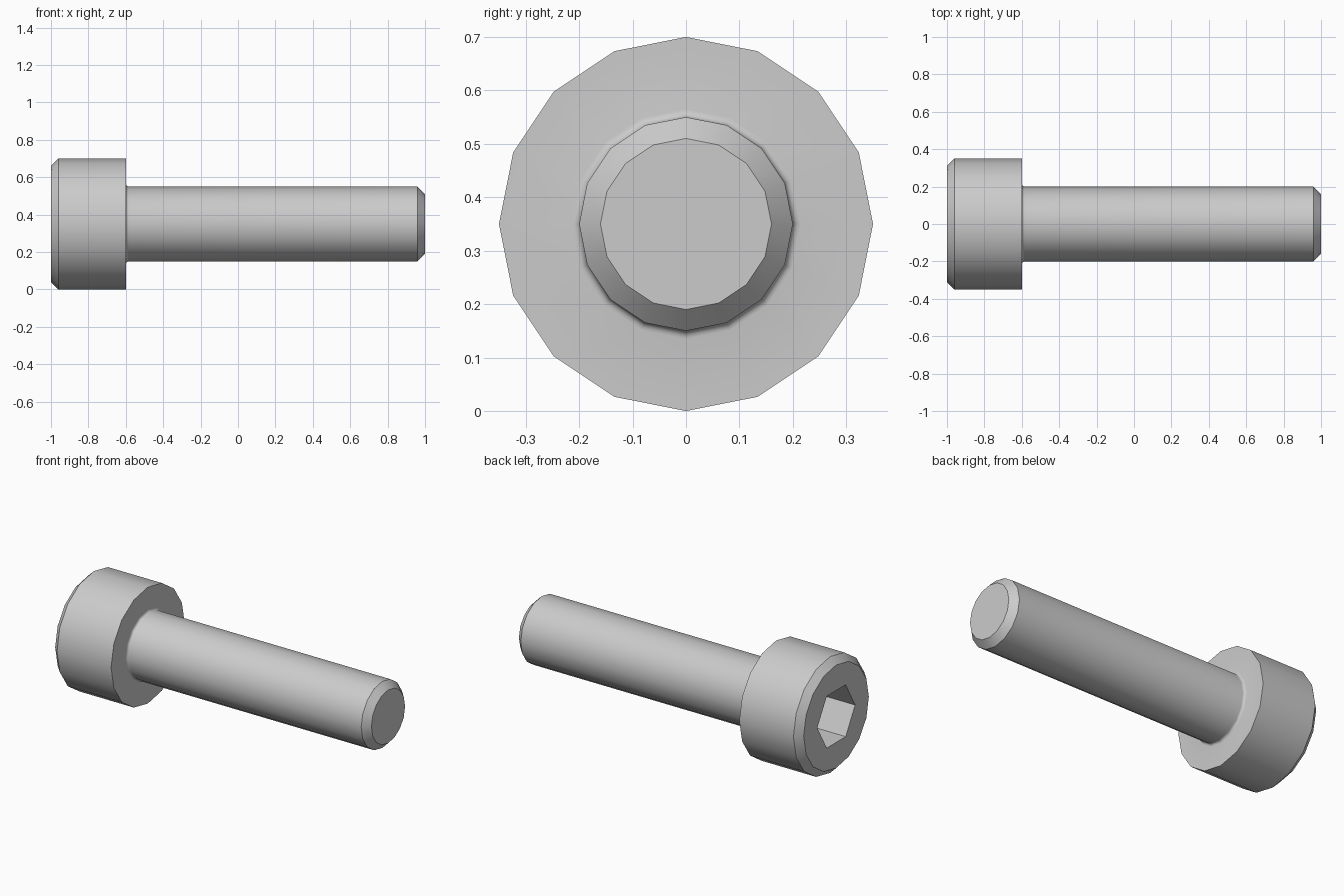
import bpy, bmesh
from math import sin, cos, pi, radians

cube = bpy.data.objects.get("Cube")
if cube:
    bpy.data.objects.remove(cube, do_unlink=True)

SIDES = 16
AXIS_Z = 0.35
HEAD_R, SHANK_R, SOCKET_R = 0.35, 0.2, 0.18
CHAMFER, FILLET, SOCKET_DEPTH = 0.04, 0.015, 0.2
HEAD_END, UNDER_HEAD, TIP = -1.0, -0.6, 1.0

steel = bpy.data.materials.new("steel_grey")
steel.use_nodes = True
colour = (0.6, 0.6, 0.6, 1)
steel.diffuse_color = colour
steel.node_tree.nodes["Principled BSDF"].inputs["Base Color"].default_value = colour

bm = bmesh.new()


def ring(x, radius, sides, start=0.0):
    """Polygon of vertices around the bolt axis."""
    angles = [start + 2 * pi * i / sides for i in range(sides)]
    return [bm.verts.new((x, radius * cos(a), AXIS_Z + radius * sin(a))) for a in angles]


def skin(a, b):
    """Band of quads between two rings."""
    n = len(a)
    for i in range(n):
        j = (i + 1) % n
        bm.faces.new((a[i], a[j], b[j], b[i]))


def loop_edges(loop):
    pairs = zip(loop, loop[1:] + loop[:1])
    return [bm.edges.get(p) or bm.edges.new(p) for p in pairs]


# Head, rounded fillet under it, and shank with chamfered tip
profile = [(HEAD_END, HEAD_R - CHAMFER), (HEAD_END + CHAMFER, HEAD_R), (UNDER_HEAD, HEAD_R)]
for step in range(5):
    a = step * pi / 8
    profile.append((UNDER_HEAD + FILLET * (1 - cos(a)), SHANK_R + FILLET * (1 - sin(a))))
profile += [(TIP - CHAMFER, SHANK_R), (TIP, SHANK_R - CHAMFER)]

rings = [ring(x, r, SIDES) for x, r in profile]
for a, b in zip(rings, rings[1:]):
    skin(a, b)
bm.faces.new(rings[-1])

# Hexagonal socket sunk into the head
rim = ring(HEAD_END, SOCKET_R, 6)
floor = ring(HEAD_END + SOCKET_DEPTH, SOCKET_R, 6)
skin(rim, floor)
bm.faces.new(floor)
bmesh.ops.triangle_fill(bm, use_beauty=True, use_dissolve=False, normal=(-1, 0, 0),
                        edges=loop_edges(rings[0]) + loop_edges(rim))
bmesh.ops.recalc_face_normals(bm, faces=bm.faces)

mesh = bpy.data.meshes.new("socket_head_bolt")
bm.to_mesh(mesh)
bm.free()
mesh.materials.append(steel)
bolt = bpy.data.objects.new("socket_head_bolt", mesh)
bpy.context.collection.objects.link(bolt)

# Smooth sides with crisp chamfers
bpy.ops.object.select_all(action="DESELECT")
bolt.select_set(True)
bpy.context.view_layer.objects.active = bolt
bpy.ops.object.shade_smooth_by_angle(angle=radians(30))
